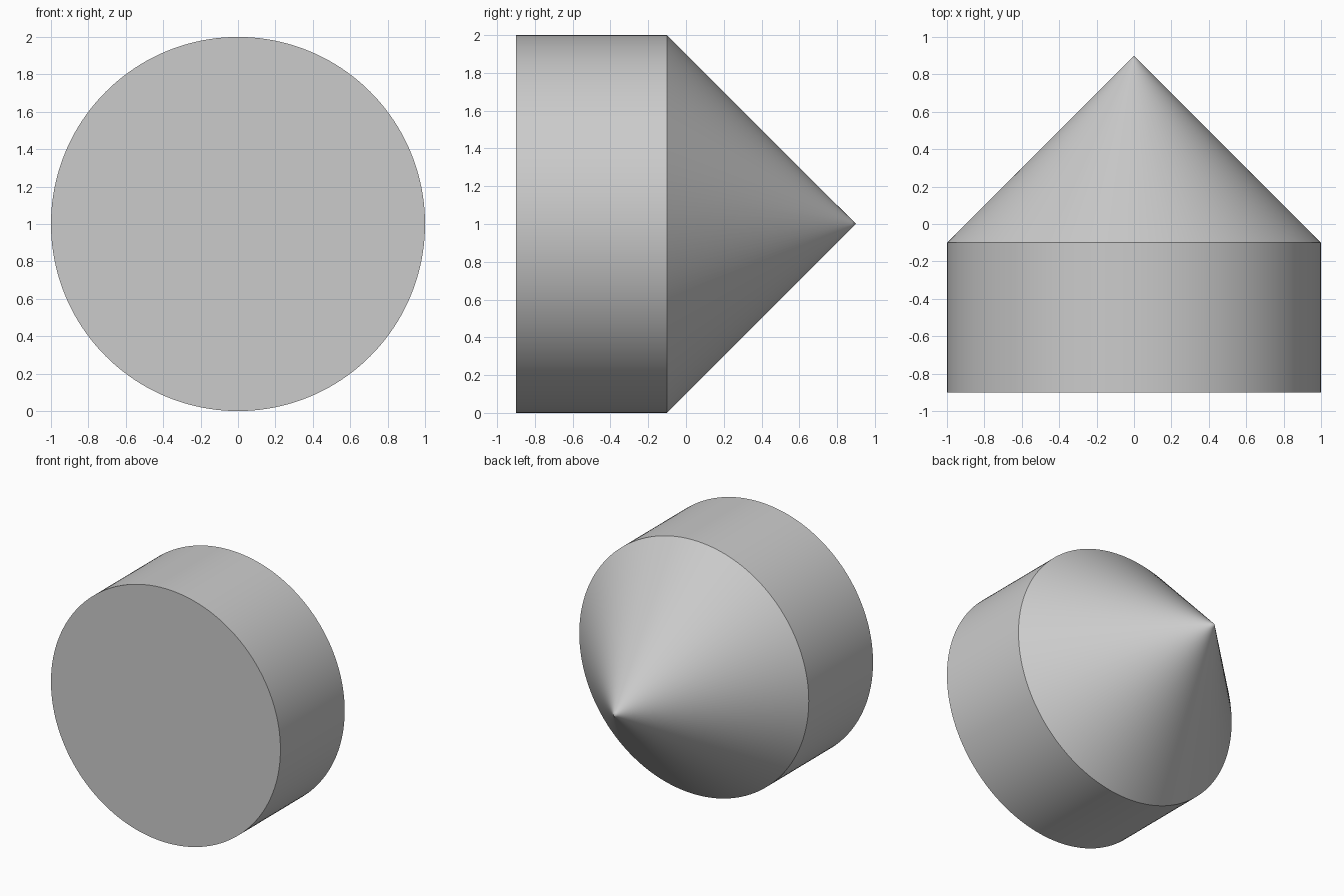
import bpy
import bmesh
import math
from mathutils import Vector

cube = bpy.data.objects.get("Cube")
if cube:
    bpy.data.objects.remove(cube, do_unlink=True)

SEGMENTS = 160
RADIUS = 1.0
FRONT, SHOULDER, TIP = -0.9, -0.1, 0.9

# Plain grey material
grey = bpy.data.materials.new("plain_grey")
grey.use_nodes = True
colour = (0.6, 0.6, 0.6, 1)
grey.diffuse_color = colour
grey.node_tree.nodes["Principled BSDF"].inputs["Base Color"].default_value = colour

# Half outline: flat front, straight rim, cone (a tiny ring keeps the tip shading clean)
profile = [(0, FRONT), (RADIUS, FRONT), (RADIUS, SHOULDER), (0.02, TIP - 0.02), (0, TIP)]

# Turn the outline around the y axis
bm = bmesh.new()
verts = [bm.verts.new((r, y, RADIUS)) for r, y in profile]
edges = [bm.edges.new(pair) for pair in zip(verts, verts[1:])]
bmesh.ops.spin(bm, geom=verts + edges, cent=Vector((0, 0, RADIUS)), axis=Vector((0, 1, 0)),
               angle=math.tau, steps=SEGMENTS)
bmesh.ops.remove_doubles(bm, verts=bm.verts, dist=0.0001)

# Merge the front fan into one flat disc
hub = [v for v in bm.verts if v.co.y < FRONT + 0.001 and abs(v.co.x) < 0.001
       and abs(v.co.z - RADIUS) < 0.001]
bmesh.ops.dissolve_verts(bm, verts=hub)
bmesh.ops.recalc_face_normals(bm, faces=bm.faces)

mesh = bpy.data.meshes.new("pointed_cylinder")
bm.to_mesh(mesh)
bm.free()
mesh.materials.append(grey)
body = bpy.data.objects.new("pointed_cylinder", mesh)
bpy.context.collection.objects.link(body)

# Smooth round walls with crisp rims
bpy.ops.object.select_all(action="DESELECT")
body.select_set(True)
bpy.context.view_layer.objects.active = body
bpy.ops.object.shade_smooth_by_angle(angle=math.radians(30))
